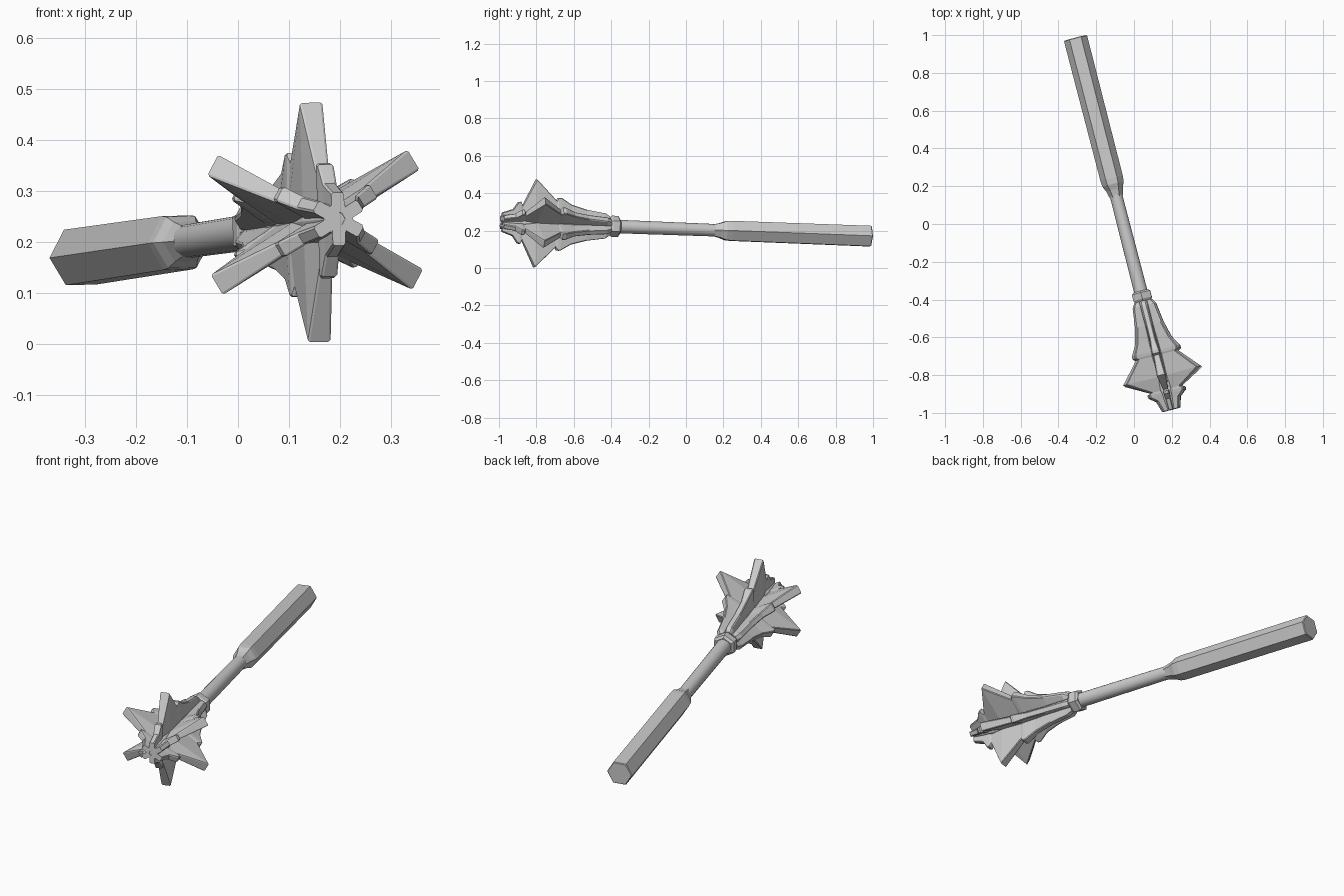
import bpy, bmesh, math
from mathutils import Vector, Matrix

cube = bpy.data.objects.get("Cube")
if cube:
    bpy.data.objects.remove(cube)

steel = bpy.data.materials.new("grey_steel")
GREY = (0.6, 0.6, 0.6, 1)
steel.diffuse_color = GREY
steel.use_nodes = True
steel.node_tree.nodes["Principled BSDF"].inputs["Base Color"].default_value = GREY

# Weapon axis: local z runs from the butt to the head, local y points up
BUTT = Vector((-0.31, 0.985, 0.17))
TIP = Vector((0.197, -0.983, 0.245))
axis = (TIP - BUTT).normalized()
side = Vector((0, 0, 1)).cross(axis).normalized() * -1
side = side if side.x > 0 else -side
up = axis.cross(side)
PLACE = Matrix.Translation(BUTT) @ Matrix((side, up, axis)).transposed().to_4x4()
ROLL = math.radians(1.5)


def finish(name, bm, smooth=None):
    bmesh.ops.recalc_face_normals(bm, faces=bm.faces)
    mesh = bpy.data.meshes.new(name)
    bm.to_mesh(mesh)
    bm.free()
    mesh.materials.append(steel)
    obj = bpy.data.objects.new(name, mesh)
    bpy.context.collection.objects.link(obj)
    obj.matrix_world = PLACE
    if smooth:
        bpy.ops.object.select_all(action="DESELECT")
        obj.select_set(True)
        bpy.context.view_layer.objects.active = obj
        bpy.ops.object.shade_smooth_by_angle(angle=math.radians(smooth))
    return obj


def loft(bm, rings):
    """Bridge equal rings of points and cap both ends."""
    rows = [[bm.verts.new(p) for p in ring] for ring in rings]
    n = len(rows[0])
    for a, b in zip(rows, rows[1:]):
        for i in range(n):
            j = (i + 1) % n
            bm.faces.new((a[i], a[j], b[j], b[i]))
    bm.faces.new(rows[0])
    bm.faces.new(rows[-1])


def turned(name, stations, sides, start=0.0, smooth=None):
    """Prism around the axis from (distance, radius) stations."""
    angles = [ROLL + start + math.tau * i / sides for i in range(sides)]
    bm = bmesh.new()
    loft(bm, [[(r * math.cos(a), r * math.sin(a), t) for a in angles]
              for t, r in stations])
    return finish(name, bm, smooth)


# Handle, shaft and collar
turned("grip", [(0, 0.059), (0.004, 0.063), (0.77, 0.061), (0.80, 0.058),
                (0.83, 0.045), (0.87, 0.035)], 6)
turned("shaft", [(0.8, 0.033), (1.4, 0.036)], 20, smooth=40)
turned("collar", [(1.385, 0.044), (1.394, 0.057), (1.428, 0.057),
                  (1.445, 0.046)], 6, math.pi / 6)
turned("head_core", [(1.42, 0.042), (1.6, 0.042), (1.73, 0.05),
                     (1.92, 0.045), (2.032, 0.03)], 12)

# Flange outline: distance along axis, outer radius, half width of the edge
OUTLINE = [(1.44, 0.050, 0.014), (1.465, 0.067, 0.015), (1.57, 0.083, 0.015),
           (1.655, 0.107, 0.015), (1.712, 0.141, 0.021), (1.728, 0.141, 0.021),
           (1.738, 0.125, 0.017), (1.851, 0.235, 0.023), (1.924, 0.093, 0.013),
           (1.934, 0.113, 0.016), (1.948, 0.110, 0.016), (1.975, 0.072, 0.014),
           (2.034, 0.052, 0.013)]
CHAMFER = 0.004


def flange_section(t, r, w, turn):
    """Plate section with chamfered outer corners and a wider root."""
    root = min(0.024, w + 0.006) if t < 1.9 else w
    half = [(0.012, root), (0.042, root), (r - CHAMFER, w), (r, w - CHAMFER)]
    section = half + [(rad, -x) for rad, x in reversed(half)]
    c, s = math.cos(turn), math.sin(turn)
    return [(rad * c - x * s, rad * s + x * c, t) for rad, x in section]


for i in range(6):
    turn = ROLL + math.radians(30 + 60 * i)
    bm = bmesh.new()
    loft(bm, [flange_section(t, r, w, turn) for t, r, w in OUTLINE])
    finish(f"flange_{i + 1}", bm)
